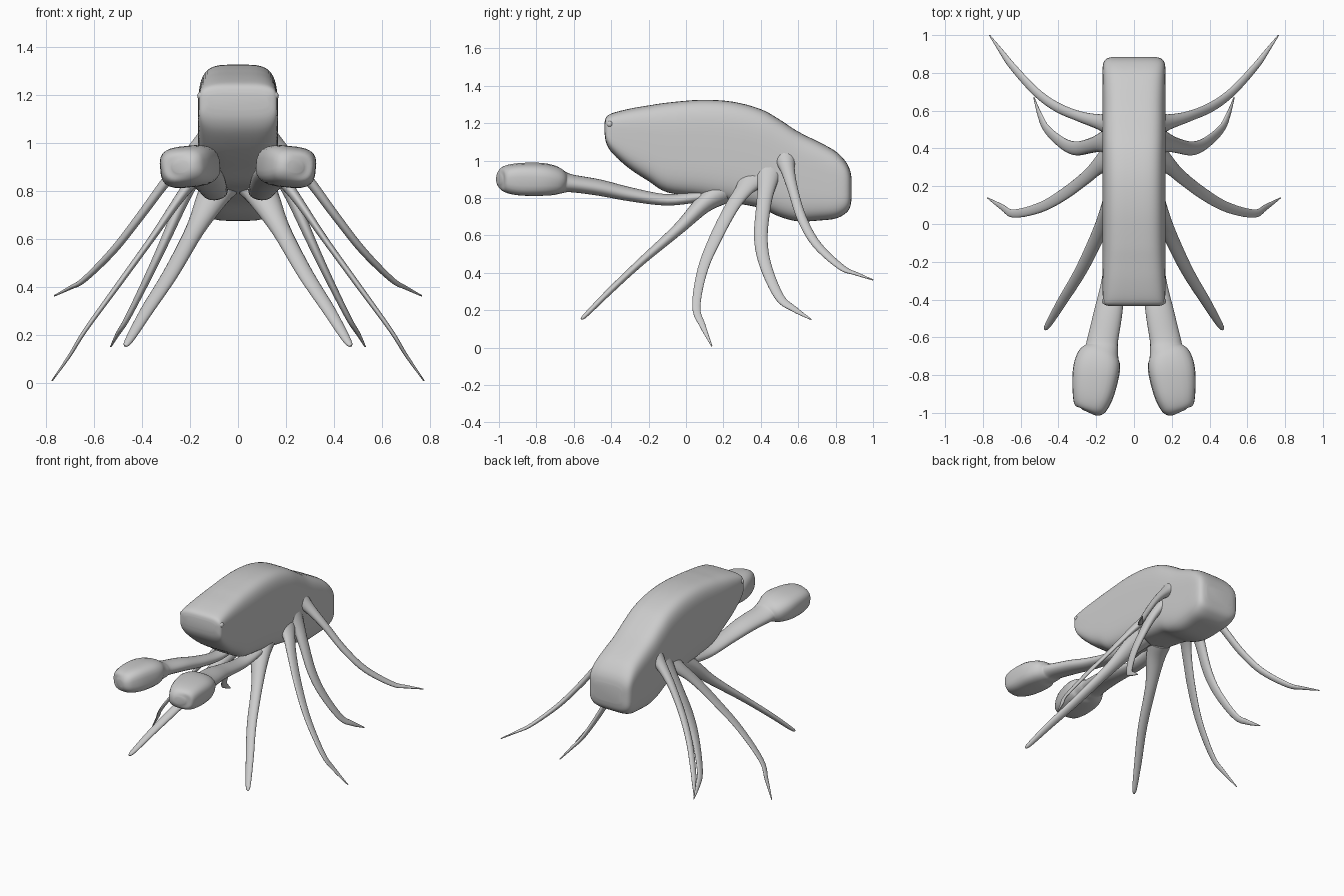
import bpy, bmesh, math
from mathutils import Vector

shell = bpy.data.materials.new("shell_grey")
shell.diffuse_color = (0.6, 0.6, 0.6, 1)


def smooth_rows(rows, steps):
    """Catmull-Rom interpolation of rows of numbers."""
    out = []
    for i in range(len(rows) - 1):
        p = [rows[max(i - 1, 0)], rows[i], rows[i + 1], rows[min(i + 2, len(rows) - 1)]]
        for s in range(steps):
            t = s / steps
            out.append([0.5 * (2 * b + (c - a) * t + (2 * a - 5 * b + 4 * c - d) * t * t
                               + (3 * b - a - 3 * c + d) * t ** 3) for a, b, c, d in zip(*p)])
    return out + [list(rows[-1])]


def finish(bm, name, angle=50):
    bmesh.ops.recalc_face_normals(bm, faces=bm.faces)
    mesh = bpy.data.meshes.new(name)
    bm.to_mesh(mesh)
    bm.free()
    ob = bpy.data.objects.new(name, mesh)
    bpy.context.collection.objects.link(ob)
    mesh.materials.append(shell)
    bpy.ops.object.select_all(action='DESELECT')
    ob.select_set(True)
    bpy.context.view_layer.objects.active = ob
    bpy.ops.object.shade_smooth_by_angle(angle=math.radians(angle))
    return ob


def loft(name, rings, sides):
    """Skin rings given as (centre, half axis a, half axis b, squareness)."""
    bm = bmesh.new()
    loops = []
    for c, a, b, n in rings:
        loop = []
        for k in range(sides):
            u = 2 * math.pi * (k + 0.5) / sides
            cu, su = math.cos(u), math.sin(u)
            loop.append(bm.verts.new(c + a * math.copysign(abs(cu) ** (2 / n), cu)
                                     + b * math.copysign(abs(su) ** (2 / n), su)))
        loops.append(loop)
    for p, q in zip(loops, loops[1:]):
        for k in range(sides):
            j = (k + 1) % sides
            bm.faces.new((p[k], p[j], q[j], q[k]))
    bm.faces.new(loops[0])
    bm.faces.new(loops[-1])
    return finish(bm, name)


def limb(name, rows, hint, steps=5, sides=16):
    """Tapered limb; rows are x, y, z, radius along hint, other radius, squareness."""
    rows = smooth_rows(rows, steps)
    for side, m in (("right", 1), ("left", -1)):
        pts = [Vector((r[0] * m, r[1], r[2])) for r in rows]
        h = Vector((hint[0] * m, hint[1], hint[2]))
        rings = []
        for i, r in enumerate(rows):
            t = (pts[min(i + 1, len(pts) - 1)] - pts[max(i - 1, 0)]).normalized()
            a = (h - t * h.dot(t)).normalized()
            rings.append((pts[i], a * r[3], t.cross(a) * r[4], r[5]))
        loft(f"{name}_{side}", rings, sides)


# Body: y, top, bottom, half width
body = [(-0.435, 1.205, 1.14, 0.125), (-0.425, 1.235, 1.09, 0.158), (-0.39, 1.255, 1.035, 0.165),
        (-0.30, 1.278, 0.955, 0.167), (-0.20, 1.295, 0.89, 0.167), (-0.10, 1.31, 0.83, 0.167),
        (0.08, 1.325, 0.805, 0.167), (0.25, 1.315, 0.775, 0.167), (0.40, 1.275, 0.745, 0.167),
        (0.50, 1.22, 0.70, 0.167), (0.60, 1.155, 0.675, 0.167), (0.72, 1.095, 0.68, 0.167),
        (0.80, 1.05, 0.69, 0.167), (0.85, 1.0, 0.715, 0.163), (0.875, 0.955, 0.745, 0.145),
        (0.885, 0.91, 0.79, 0.11)]
loft("body", [(Vector((0, y, (t + b) / 2)), Vector((w, 0, 0)), Vector((0, 0, (t - b) / 2)), 4.2)
              for y, t, b, w in smooth_rows(body, 4)], 48)

# Claw arms ending in blocky claws
limb("claw_arm", [
    (0.09, 0.08, 0.81, 0.05, 0.03, 2), (0.095, -0.10, 0.79, 0.05, 0.03, 2),
    (0.11, -0.30, 0.82, 0.062, 0.037, 2), (0.135, -0.46, 0.855, 0.075, 0.043, 2),
    (0.165, -0.61, 0.878, 0.082, 0.047, 2), (0.172, -0.66, 0.885, 0.09, 0.06, 2.2),
    (0.187, -0.71, 0.895, 0.115, 0.078, 2.6), (0.20, -0.78, 0.90, 0.123, 0.086, 3),
    (0.214, -0.88, 0.90, 0.112, 0.085, 3.2), (0.227, -0.95, 0.90, 0.095, 0.075, 3),
    (0.235, -0.985, 0.90, 0.075, 0.057, 2.6), (0.24, -0.998, 0.90, 0.035, 0.025, 2.2)],
    (1, 0, -0.1), sides=24)

# Four pairs of walking legs
limb("front_leg", [
    (0.07, 0.18, 0.83, 0.08, 0.07, 2), (0.11, 0.09, 0.765, 0.065, 0.05, 2),
    (0.18, -0.04, 0.635, 0.04, 0.032, 2), (0.28, -0.245, 0.455, 0.033, 0.021, 2),
    (0.38, -0.41, 0.30, 0.027, 0.017, 2), (0.455, -0.535, 0.175, 0.017, 0.012, 2),
    (0.472, -0.56, 0.153, 0.004, 0.004, 2)], (1, 0, 0))
limb("second_leg", [
    (0.12, 0.35, 0.90, 0.09, 0.05, 2), (0.18, 0.315, 0.85, 0.05, 0.03, 2),
    (0.25, 0.25, 0.76, 0.038, 0.02, 2), (0.36, 0.165, 0.60, 0.034, 0.014, 2),
    (0.49, 0.09, 0.42, 0.028, 0.012, 2), (0.635, 0.055, 0.22, 0.022, 0.009, 2),
    (0.70, 0.09, 0.115, 0.016, 0.007, 2), (0.775, 0.138, 0.008, 0.003, 0.003, 2)], (0, 1, 0))
limb("third_leg", [
    (0.12, 0.44, 0.95, 0.08, 0.05, 2), (0.18, 0.43, 0.86, 0.05, 0.033, 2),
    (0.23, 0.415, 0.76, 0.04, 0.026, 2), (0.305, 0.40, 0.59, 0.037, 0.02, 2),
    (0.375, 0.425, 0.44, 0.032, 0.016, 2), (0.46, 0.50, 0.27, 0.025, 0.012, 2),
    (0.50, 0.58, 0.205, 0.017, 0.009, 2), (0.53, 0.67, 0.15, 0.003, 0.003, 2)], (0, 1, 0))
limb("rear_leg", [
    (0.12, 0.53, 1.01, 0.07, 0.06, 2), (0.18, 0.54, 0.965, 0.042, 0.035, 2),
    (0.29, 0.57, 0.85, 0.028, 0.022, 2), (0.41, 0.62, 0.69, 0.026, 0.018, 2),
    (0.52, 0.70, 0.55, 0.024, 0.016, 2), (0.64, 0.83, 0.43, 0.02, 0.012, 2),
    (0.70, 0.91, 0.395, 0.013, 0.008, 2), (0.765, 1.0, 0.362, 0.003, 0.003, 2)], (0, 1, 0))

# Small round eyes at the front corners
for side, m in (("right", 1), ("left", -1)):
    bm = bmesh.new()
    bmesh.ops.create_uvsphere(bm, u_segments=16, v_segments=10, radius=0.018)
    bmesh.ops.translate(bm, verts=bm.verts, vec=(m * 0.152, -0.408, 1.195))
    finish(bm, f"eye_{side}")
